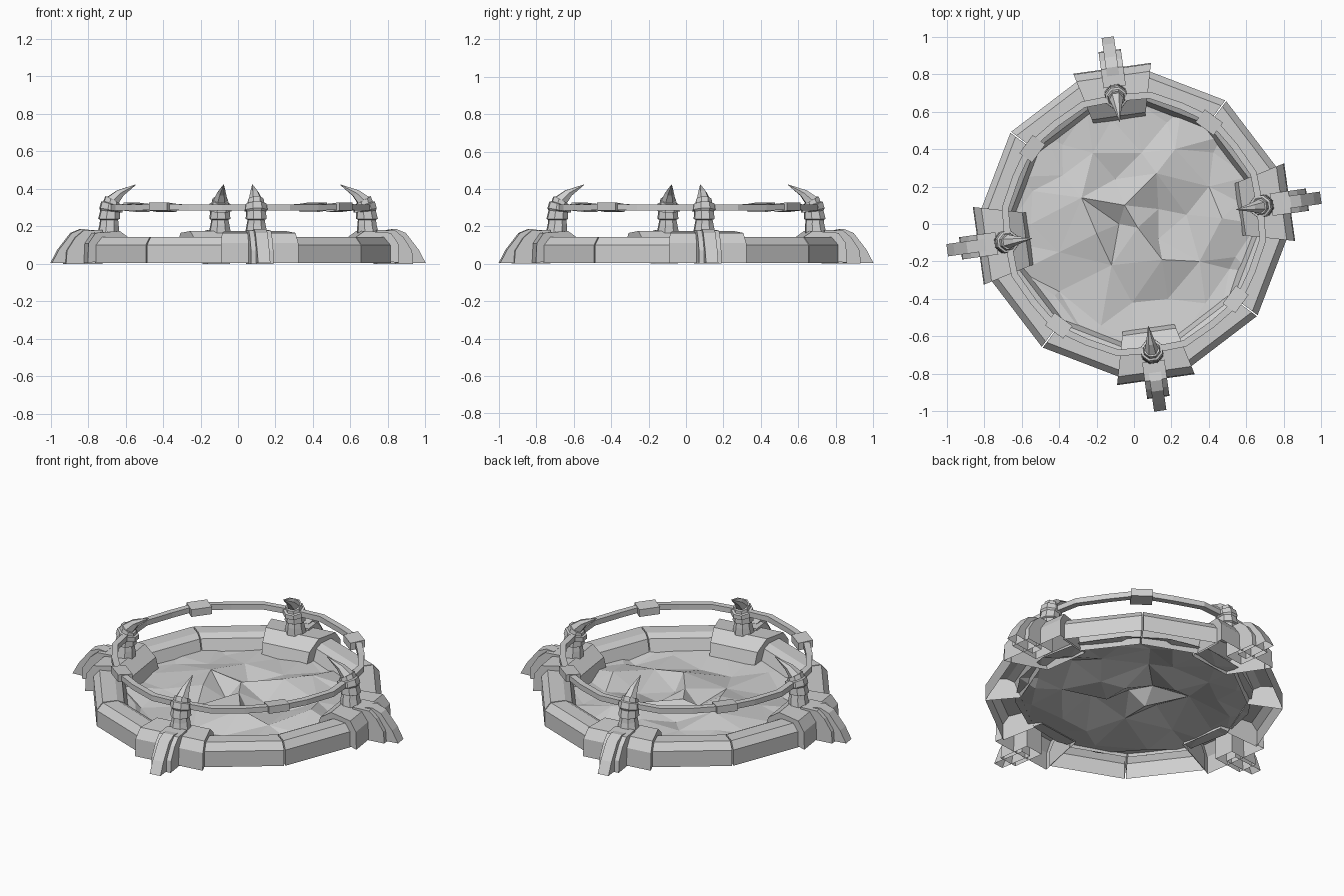
import bpy, bmesh, math
from mathutils import Matrix, Vector
from mathutils.geometry import delaunay_2d_cdt

cube = bpy.data.objects.get("Cube")
if cube:
    bpy.data.objects.remove(cube)

GREY = (0.62, 0.62, 0.62, 1)
stone = bpy.data.materials.new("grey_stone")
stone.use_nodes = True
stone.diffuse_color = GREY
stone.node_tree.nodes["Principled BSDF"].inputs["Base Color"].default_value = GREY


def make(name, verts, faces, angle=0):
    """Flat shaded mesh, turned about the centre by angle (degrees)."""
    me = bpy.data.meshes.new(name)
    me.from_pydata([tuple(v) for v in verts], [], faces)
    me.transform(Matrix.Rotation(math.radians(angle), 4, 'Z'))
    bm = bmesh.new()
    bm.from_mesh(me)
    bmesh.ops.recalc_face_normals(bm, faces=bm.faces)
    bm.to_mesh(me)
    bm.free()
    me.materials.append(stone)
    ob = bpy.data.objects.new(name, me)
    bpy.context.collection.objects.link(ob)
    return ob


def loft(name, rings, angle=0, caps=True, closed=True, loop=False):
    """Skin a list of equal-sized rings of points."""
    n, m = len(rings[0]), len(rings)
    verts = [v for r in rings for v in r]
    faces = []
    for i in range(m if loop else m - 1):
        a, b = i * n, (i + 1) % m * n
        for j in range(n if closed else n - 1):
            k = (j + 1) % n
            faces.append((a + j, a + k, b + k, b + j))
    if caps:
        faces += [tuple(range(n)), tuple(range((m - 1) * n, m * n))]
    return make(name, verts, faces, angle)


def polar(r, deg, z):
    a = math.radians(deg)
    return Vector((r * math.cos(a), r * math.sin(a), z))


def sector(name, profile, a0, a1, angle):
    """Straight wall piece between two angles, open underneath."""
    rings = [[polar(r, a, z) for r, z in profile] for a in (a0, a1)]
    return loft(name, rings, angle, closed=False)


def slab(name, profile, half, angle):
    """Radial side profile thickened sideways, open underneath."""
    rings = [[(u, t, z) for u, z in profile] for t in (-half, half)]
    return loft(name, rings, angle, closed=False)


WALL = [(0.82, 0.005), (0.82, 0.1), (0.785, 0.142), (0.7, 0.142), (0.66, 0.122), (0.625, 0.03)]
PLINTH = [(0.865, 0.005), (0.86, 0.11), (0.82, 0.165), (0.68, 0.175), (0.6, 0.12), (0.575, 0.04)]
BRACE = [(0.8, 0.0), (0.8, 0.18), (0.845, 0.187), (0.9, 0.165), (0.97, 0.075), (1.007, 0.005)]
SHOULDER = [(0.74, 0.0), (0.74, 0.18), (0.84, 0.178), (0.885, 0.14), (0.93, 0.07), (0.935, 0.0)]
# Post stations: radius, height, half depth, half width, lean
POST = [(0.70, 0.16, 0.06, 0.062, 0), (0.695, 0.21, 0.053, 0.052, 0), (0.695, 0.235, 0.05, 0.047, 0),
        (0.695, 0.24, 0.06, 0.058, 0), (0.69, 0.28, 0.054, 0.054, 0.1), (0.685, 0.285, 0.066, 0.064, 0.2),
        (0.68, 0.315, 0.062, 0.06, 0.3), (0.68, 0.318, 0.05, 0.048, 0.35), (0.675, 0.34, 0.047, 0.044, 0.5)]
HORN = [(0.68, 0.335, 0.04, 0.04, 0.5), (0.635, 0.378, 0.025, 0.024, 0.7), (0.552, 0.422, 0.002, 0.002, 0.9)]


def stalk(name, stations, sides, angle):
    rings = []
    for u, z, d, w, lean in stations:
        ring = []
        for i in range(sides):
            a = math.tau * (i + 0.5) / sides
            c = math.cos(a) * d
            ring.append((u + c * math.cos(lean), math.sin(a) * w, z + c * math.sin(lean)))
        rings.append(ring)
    return loft(name, rings, angle)


# Four repeated quarters: plinth, brace, horned post and two wall pieces
for q, side in enumerate(("front", "left", "back", "right")):
    ang = -82 + 90 * q
    sector(side + "_plinth", PLINTH, -14, 14, ang)
    slab(side + "_brace", BRACE, 0.033, ang)
    slab(side + "_brace_shoulder", SHOULDER, 0.06, ang)
    stalk(side + "_post", POST, 8, ang)
    stalk(side + "_horn", HORN, 6, ang)
    sector(side + "_wall_a", WALL, 13.5, 45.1, ang)
    sector(side + "_wall_b", WALL, 45.6, 76.5, ang)
    # Clamp block around the middle of each rail span
    rings = [[(0.675 + x, t, 0.302 + z) for x, z in
              ((-0.042, -0.026), (0.042, -0.018), (0.042, 0.026), (-0.042, 0.018))]
             for t in (-0.06, 0.06)]
    loft(side + "_rail_clamp", rings, ang + 45.5)

# Rail ring held by the posts
rail = []
for i in range(24):
    r = 0.685 + (0.008 if i % 2 else -0.006)
    z = 0.3 + (0.006 if i % 6 == 3 else 0)
    rail.append([polar(r + x, -82 + 15 * i, z + h) for x, h in
                 ((-0.018, -0.016), (0.018, -0.016), (0.018, 0.016), (-0.018, 0.016))])
loft("rail", rail, caps=False, loop=True)

# Broken rocky floor: calm bowl edge around jagged peaks and pits
PEAK, MID, PIT = 0.1, 0.06, 0.025
ROCKS = {
    PEAK: [(0.12, 0.27), (-0.05, 0.1), (0.15, -0.19), (0.47, 0.03), (-0.2, -0.05),
           (0.22, 0.4), (-0.28, 0.14), (0.02, -0.02)],
    MID: [(-0.55, 0), (-0.22, 0.38), (0.04, 0.38), (-0.38, 0.26), (0.35, -0.2), (0.4, 0.2),
          (-0.12, -0.22), (-0.4, -0.15)],
    PIT: [(0.13, 0.08), (0.13, -0.08), (0.18, -0.4), (-0.01, -0.42), (0.51, -0.24),
          (-0.08, 0.0), (-0.4, -0.36), (0.28, 0.05), (-0.1, 0.24)],
}
pts = [polar(0.66, 22.5 * i, 0.06) for i in range(16)]
pts += [polar(0.57, 30 * i + 12, 0.05) for i in range(12)]
pts += [Vector((x, y, z)) for z, spots in ROCKS.items() for x, y in spots]
flat = delaunay_2d_cdt([p.xy for p in pts], [], [], 0, 0.0001)
verts = [(v.x, v.y, pts[src[0]].z) for v, src in zip(flat[0], flat[3])]
make("rocky_floor", verts, [tuple(f) for f in flat[2]])
